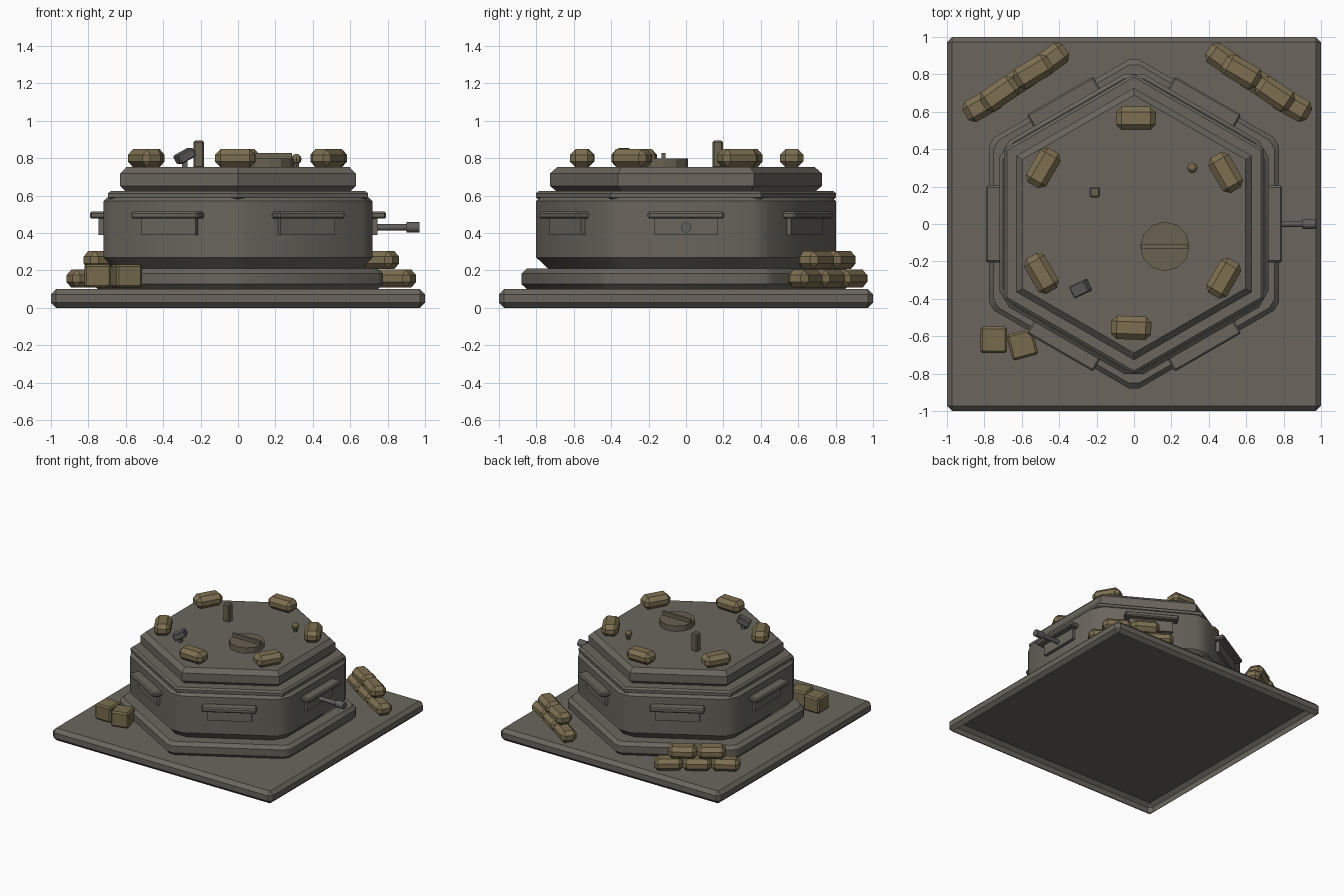
import bpy, bmesh, math
from mathutils import Matrix, Vector

if "Cube" in bpy.data.objects:
    bpy.data.objects.remove(bpy.data.objects["Cube"])


def material(name, rgb):
    m = bpy.data.materials.new(name)
    m.diffuse_color = (*rgb, 1)
    m.use_nodes = True
    m.node_tree.nodes["Principled BSDF"].inputs["Base Color"].default_value = m.diffuse_color
    return m


CONCRETE = material("concrete", (0.145, 0.131, 0.111))
SAND = material("sandbag_tan", (0.205, 0.162, 0.083))
METAL = material("gun_metal", (0.118, 0.115, 0.112))
WOOD = material("crate_wood", (0.185, 0.148, 0.075))
PIPE = material("rusty_pipe", (0.142, 0.122, 0.085))


def finish(bm, name, mat, smooth=None):
    bmesh.ops.recalc_face_normals(bm, faces=bm.faces)
    me = bpy.data.meshes.new(name)
    bm.to_mesh(me)
    bm.free()
    me.materials.append(mat)
    ob = bpy.data.objects.new(name, me)
    bpy.context.collection.objects.link(ob)
    if smooth:
        bpy.ops.object.select_all(action='DESELECT')
        ob.select_set(True)
        bpy.context.view_layer.objects.active = ob
        bpy.ops.object.shade_smooth_by_angle(angle=math.radians(smooth))
    return ob


def box(name, loc, size, mat, bevel=0.0, rot=(0, 0, 0), pre=None, open_bottom=False):
    """Chamfered box; pre is an optional parent matrix."""
    bm = bmesh.new()
    bmesh.ops.create_cube(bm, size=1)
    bmesh.ops.scale(bm, vec=size, verts=bm.verts)
    if bevel:
        bmesh.ops.bevel(bm, geom=bm.edges[:], offset=bevel, segments=1,
                        affect='EDGES', profile=0.5)
    if open_bottom:
        bm.normal_update()
        bmesh.ops.delete(bm, geom=[f for f in bm.faces if f.normal.z < -0.9],
                         context='FACES')
    m = Matrix.Translation(loc)
    for axis, a in zip('ZYX', reversed(rot)):
        m = m @ Matrix.Rotation(math.radians(a), 4, axis)
    bm.transform((pre or Matrix()) @ m)
    return finish(bm, name, mat)


def cylinder(name, loc, r, depth, mat, sides=12, axis='Z'):
    bm = bmesh.new()
    bmesh.ops.create_cone(bm, cap_ends=True, segments=sides,
                          radius1=r, radius2=r, depth=depth)
    m = Matrix.Translation(loc)
    if axis == 'X':
        m = m @ Matrix.Rotation(math.pi / 2, 4, 'Y')
    bm.transform(m)
    return finish(bm, name, mat)


def hexagon(name, rings, cut, mat, smooth=None):
    """Stack of hexagon rings (apothem, z), points on +-y, corners cut off, open below."""
    bm = bmesh.new()
    loops = []
    for apothem, z in rings:
        r = apothem / math.cos(math.pi / 6)
        c = [Vector((r * math.cos(math.radians(90 + 60 * k)),
                     r * math.sin(math.radians(90 + 60 * k)), z)) for k in range(6)]
        pts = []
        for k in range(6):
            if cut:
                pts += [c[k] + (c[k - 1] - c[k]).normalized() * cut,
                        c[k] + (c[(k + 1) % 6] - c[k]).normalized() * cut]
            else:
                pts.append(c[k])
        loops.append([bm.verts.new(p) for p in pts])
    n = len(loops[0])
    for a, b in zip(loops, loops[1:]):
        for i in range(n):
            bm.faces.new((a[i], a[(i + 1) % n], b[(i + 1) % n], b[i]))
    bm.faces.new(loops[-1])
    return finish(bm, name, mat, smooth)


# ground slab (hollow underneath) and bunker body
box("ground_slab", (0, 0, 0.05), (2, 2, 0.1), CONCRETE, 0.028, open_bottom=True)
hexagon("plinth", [(0.75, 0.1), (0.775, 0.127), (0.775, 0.183),
                   (0.75, 0.21)], 0.03, CONCRETE, 33)
hexagon("wall", [(0.66, 0.205), (0.72, 0.27), (0.72, 0.57), (0.70, 0.59)],
        0.06, CONCRETE, 33)
hexagon("wall_lip", [(0.68, 0.575), (0.695, 0.59), (0.695, 0.612), (0.68, 0.625)],
        0, CONCRETE)
hexagon("roof", [(0.597, 0.62), (0.63, 0.652), (0.63, 0.718), (0.597, 0.752)],
        0, CONCRETE)

# firing slits: shutter plate and visor on each of the six sides
for k in range(6):
    turn = Matrix.Rotation(math.radians(60 * k), 4, 'Z')
    box(f"shutter_plate_{k}", (0.72, 0, 0.44), (0.05, 0.335, 0.1), CONCRETE, 0, pre=turn)
    box(f"visor_{k}", (0.745, 0, 0.495), (0.095, 0.41, 0.037), CONCRETE, 0.009, pre=turn)

# gun on the right side
cylinder("gun_barrel", (0.81, 0, 0.43), 0.017, 0.2, METAL, 12, 'X')
cylinder("gun_muzzle", (0.935, 0, 0.43), 0.028, 0.07, METAL, 12, 'X')

# roof fittings
cylinder("hatch", (0.165, -0.12, 0.773), 0.132, 0.048, PIPE, 12)
box("hatch_bar", (0.165, -0.12, 0.81), (0.25, 0.02, 0.035), PIPE)
box("chimney", (-0.21, 0.17, 0.82), (0.058, 0.058, 0.15), PIPE, 0.01)
box("periscope_head", (-0.285, -0.345, 0.812), (0.1, 0.07, 0.05), METAL, 0.006,
    (0, -27, 25))
box("periscope_stem", (-0.285, -0.345, 0.775), (0.03, 0.03, 0.06), METAL)
bm = bmesh.new()
bmesh.ops.create_uvsphere(bm, u_segments=8, v_segments=6, radius=0.028)
bm.transform(Matrix.Translation((0.312, 0.30, 0.795)))
finish(bm, "vent_knob", WOOD)
cylinder("vent_stem", (0.312, 0.30, 0.765), 0.015, 0.03, PIPE, 8)


# sandbags
def bag(name, x, y, z, a):
    box(name, (x, y, z), (0.215, 0.125, 0.096), SAND, 0.03, (0, 0, a))


for i, (x, y, a) in enumerate([(0.01, 0.565, 0), (0.49, 0.275, -60), (-0.485, 0.30, 60),
                               (-0.495, -0.265, -60), (0.48, -0.29, 60),
                               (-0.015, -0.555, -2)]):
    bag(f"roof_sandbag_{i}", x, y, 0.80, a)

for side, x, y, dx, dy, a in [("left", -0.63, 0.755, 0.178, 0.118, 33),
                              ("right", 0.665, 0.755, 0.178, -0.118, -32)]:
    for t in (-1, 0, 1):
        bag(f"{side}_lower_sandbag_{t + 1}", x + t * dx, y + t * dy, 0.156, a + 3 * t)
    for t in (-0.5, 0.5):
        bag(f"{side}_upper_sandbag_{int(t + 1)}", x + t * dx, y + t * dy, 0.255, a - 4 * t)

# supply crates
for i, (x, y, a) in enumerate([(-0.75, -0.62, 0), (-0.597, -0.645, 15)]):
    box(f"crate_{i}", (x, y, 0.17), (0.142, 0.142, 0.125), WOOD, 0.012, (0, 0, a))
